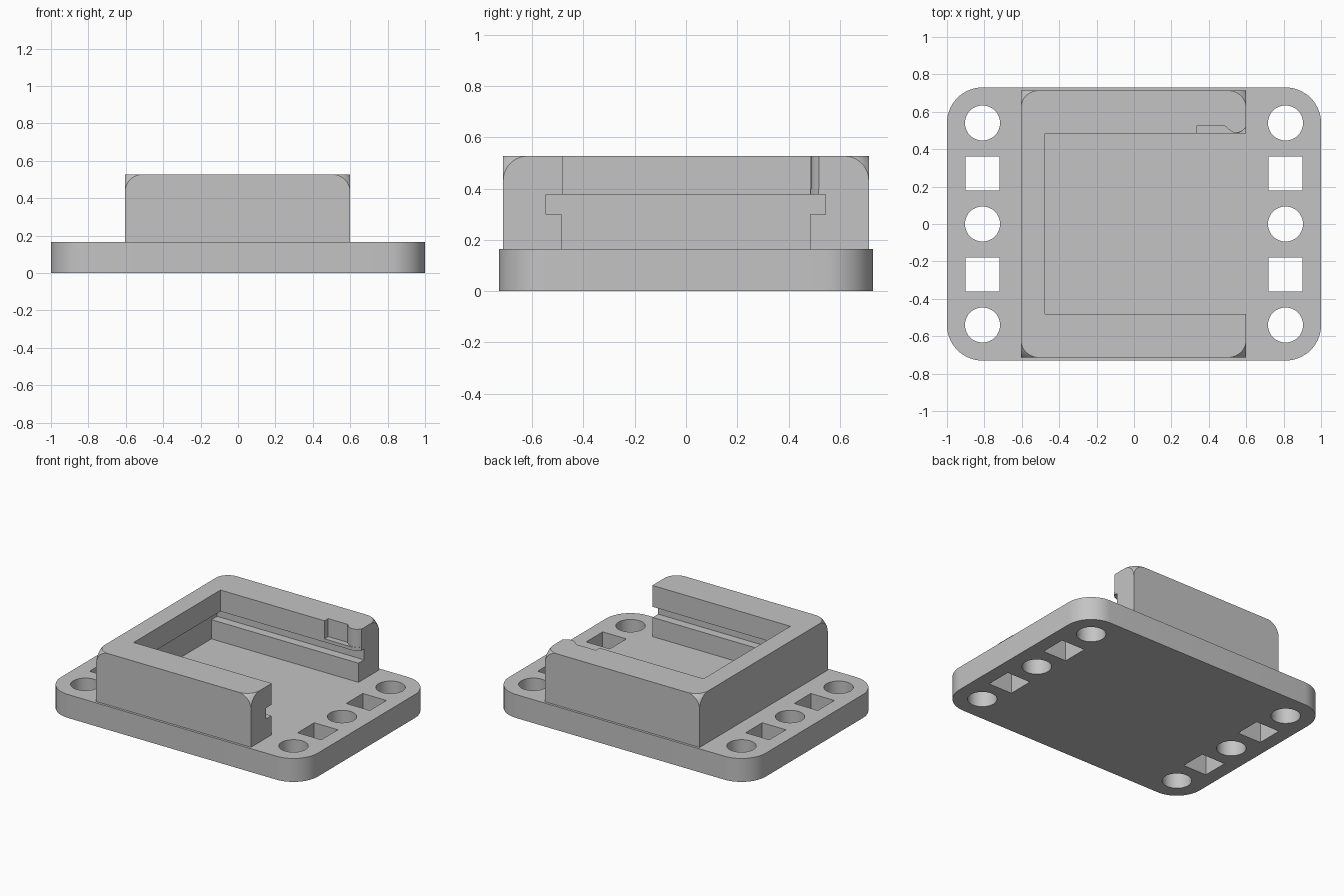
import bpy, bmesh, math
from mathutils import Matrix, Vector

old = bpy.data.objects.get("Cube")
if old:
    bpy.data.objects.remove(old, do_unlink=True)

# Single grey material
grey = bpy.data.materials.new("plain_grey")
grey.use_nodes = True
GREY = (0.55, 0.55, 0.55, 1)
grey.diffuse_color = GREY
grey.node_tree.nodes["Principled BSDF"].inputs["Base Color"].default_value = GREY


def finish(name, bm):
    bmesh.ops.recalc_face_normals(bm, faces=bm.faces)
    mesh = bpy.data.meshes.new(name)
    bm.to_mesh(mesh)
    bm.free()
    mesh.materials.append(grey)
    ob = bpy.data.objects.new(name, mesh)
    bpy.context.collection.objects.link(ob)
    return ob


def prism(name, outline, z0, z1):
    bm = bmesh.new()
    face = bm.faces.new([bm.verts.new((x, y, z0)) for x, y in outline])
    ext = bmesh.ops.extrude_face_region(bm, geom=[face])
    verts = [v for v in ext["geom"] if isinstance(v, bmesh.types.BMVert)]
    bmesh.ops.translate(bm, vec=(0, 0, z1 - z0), verts=verts)
    return finish(name, bm)


def box(name, x0, x1, y0, y1, z0, z1):
    return prism(name, [(x0, y0), (x1, y0), (x1, y1), (x0, y1)], z0, z1)


def arc(cx, cy, r, start, end, n):
    angles = [math.radians(start + (end - start) * i / n) for i in range(n + 1)]
    return [(cx + r * math.cos(a), cy + r * math.sin(a)) for a in angles]


def cut(target, cutter):
    """Subtract the cutter, bake the result and drop the cutter."""
    cutter.hide_render = True
    mod = target.modifiers.new("cut", "BOOLEAN")
    mod.operation, mod.solver, mod.object = "DIFFERENCE", "EXACT", cutter
    bpy.context.view_layer.update()
    graph = bpy.context.evaluated_depsgraph_get()
    mesh = bpy.data.meshes.new_from_object(target.evaluated_get(graph))
    target.modifiers.clear()
    target.data = mesh
    bpy.data.objects.remove(cutter, do_unlink=True)


def smooth(ob):
    bpy.ops.object.select_all(action="DESELECT")
    ob.select_set(True)
    bpy.context.view_layer.objects.active = ob
    bpy.ops.object.shade_smooth_by_angle(angle=math.radians(30))


# Base plate with rounded corners
W, D, R, TOP = 1.0, 0.73, 0.19, 0.165
outline = []
for sx, sy, a in ((1, 1, 0), (-1, 1, 90), (-1, -1, 180), (1, -1, 270)):
    outline += arc(sx * (W - R), sy * (D - R), R, a, a + 90, 14)
base = prism("base_plate", outline, 0, TOP)

# Mounting holes: round and square, alternating along both sides
for x in (-0.81, 0.81):
    for y in (-0.54, 0, 0.54):
        cut(base, prism("hole", arc(x, y, 0.094, 0, 360, 48)[:-1], -0.1, 0.3))
    for y in (-0.27, 0.27):
        cut(base, box("hole", x - 0.092, x + 0.092, y - 0.092, y + 0.092, -0.1, 0.3))
smooth(base)

# Housing block
X0, X1, Y, H = -0.605, 0.6, 0.713, 0.527
housing = box("housing", X0, X1, -Y, Y, TOP, H)

# Ball-rounded upper corners
r = 0.095
for x, sx in ((X0, -1), (X1, 1)):
    for sy in (-1, 1):
        c = Vector((x - sx * r, sy * (Y - r), H - r))
        e = Vector((x + sx * 0.02, sy * (Y + 0.02), H + 0.02))
        block = box("corner", *sorted((c.x, e.x)), *sorted((c.y, e.y)), c.z, e.z)
        bm = bmesh.new()
        bmesh.ops.create_uvsphere(bm, u_segments=64, v_segments=32,
                                  radius=r * math.sqrt(2), matrix=Matrix.Translation(c))
        cut(block, finish("ball", bm))
        cut(housing, block)

# Pocket, open on one end: lower recess, side slots, upper opening
cut(housing, box("recess", -0.545, 0.8, -0.486, 0.483, 0, 0.377))
cut(housing, box("slots", -0.545, 0.8, -0.547, 0.545, 0.3, 0.377))
cut(housing, box("opening", -0.475, 0.8, -0.482, 0.484, 0.35, 0.7))

# Latch notch with a rounded bump, and the eased end of its ledge
bump = [(0.335, 0.44), (0.335, 0.525), (0.485, 0.525), (0.515, 0.499),
        (0.53, 0.49), (0.55, 0.488), (0.57, 0.493), (0.585, 0.503), (0.61, 0.53), (0.61, 0.44)]
cut(housing, prism("notch", bump, 0.4, 0.7))
cut(housing, prism("ledge_end", [(0.55, 0.44), (0.55, 0.485), (0.575, 0.494),
                                 (0.61, 0.525), (0.61, 0.44)], 0.35, 0.41))
smooth(housing)
